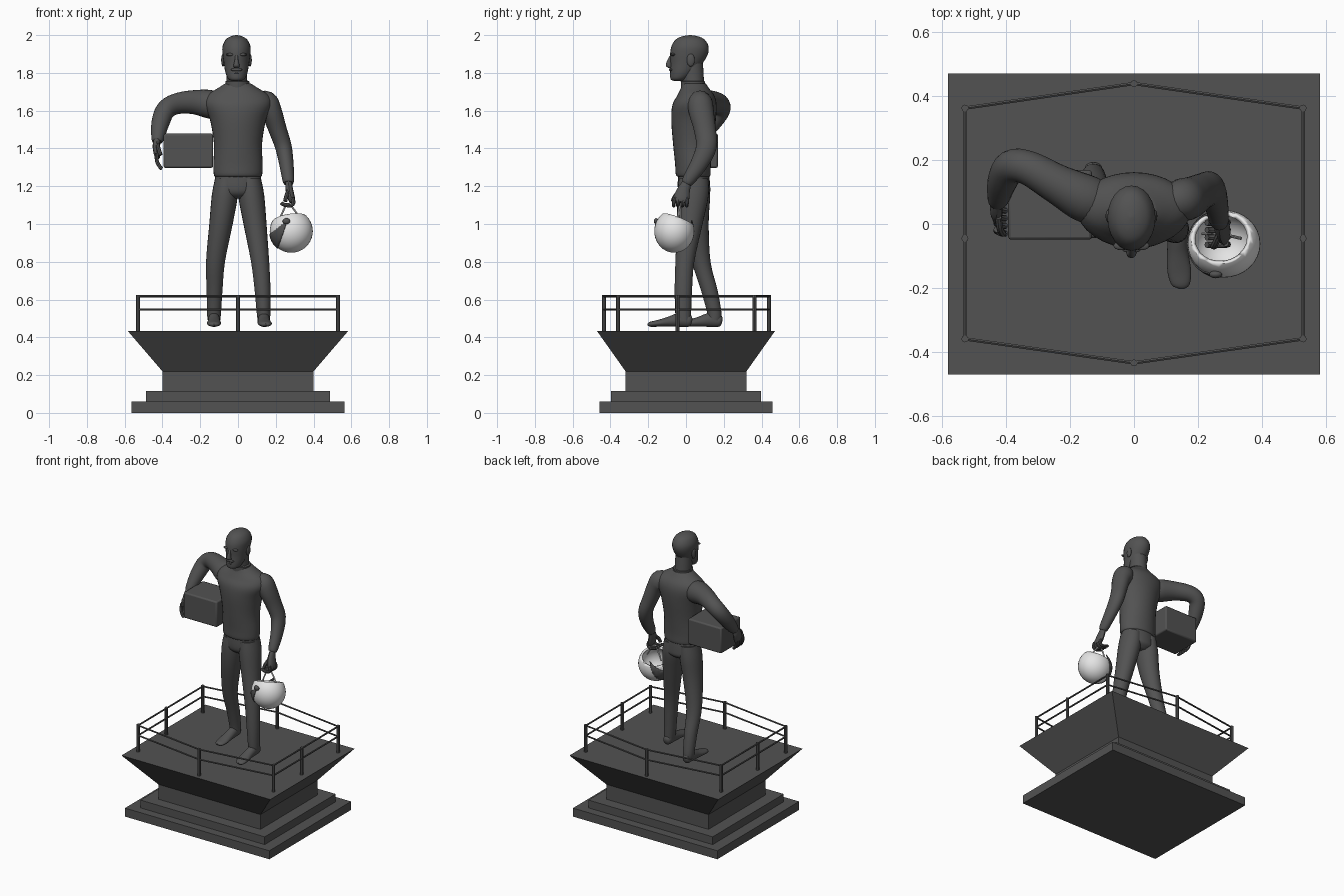
import bpy, bmesh, math
from mathutils import Vector, Matrix


def material(name, v):
    m = bpy.data.materials.new(name)
    m.diffuse_color = (v, v, v, 1)
    return m


DARK = material("dark_grey", 0.085)
LIGHT = material("off_white", 0.78)


def finish(name, bm, mat=DARK):
    bmesh.ops.recalc_face_normals(bm, faces=bm.faces)
    me = bpy.data.meshes.new(name)
    bm.to_mesh(me)
    bm.free()
    me.materials.append(mat)
    ob = bpy.data.objects.new(name, me)
    bpy.context.collection.objects.link(ob)
    return ob


def spline(pts, steps):
    """Catmull-Rom through tuples of any length."""
    out, n = [], len(pts)
    for i in range(n - 1):
        p = [pts[max(i - 1, 0)], pts[i], pts[i + 1], pts[min(i + 2, n - 1)]]
        for s in range(steps):
            t = s / steps
            out.append([0.5 * (2 * b + (c - a) * t + (2 * a - 5 * b + 4 * c - d) * t * t
                               + (3 * b - a - 3 * c + d) * t ** 3) for a, b, c, d in zip(*p)])
    return out + [list(pts[-1])]


def loft(name, secs, ref=None, sides=24, steps=4, mat=DARK):
    """Skin elliptical sections (x, y, z, a, b); rings stay level unless ref is given."""
    secs = spline(secs, steps)
    bm, rings = bmesh.new(), []
    for i, s in enumerate(secs):
        u, v = Vector((1, 0, 0)), Vector((0, 1, 0))
        if ref:
            t = (Vector(secs[min(i + 1, len(secs) - 1)][:3]) - Vector(secs[max(i - 1, 0)][:3])).normalized()
            r = Vector(ref)
            u = (r - t * r.dot(t)).normalized()
            v = t.cross(u)
        a, b = max(s[3], 0.001), max(s[4], 0.001)
        rings.append([bm.verts.new(Vector(s[:3]) + u * a * math.cos(k * math.tau / sides)
                                   + v * b * math.sin(k * math.tau / sides)) for k in range(sides)])
    for p, q in zip(rings, rings[1:]):
        for k in range(sides):
            j = (k + 1) % sides
            bm.faces.new((p[k], p[j], q[j], q[k]))
    bm.faces.new(rings[0])
    bm.faces.new(rings[-1])
    return finish(name, bm, mat)


def tube(name, pts, r, mat=DARK, ref=(0, 1, 0), sides=8):
    return loft(name, [(*p, r, r) for p in pts], ref, sides, 3, mat)


def rod(name, p, q, r, sides=8):
    p, q = Vector(p), Vector(q)
    d = q - p
    bm = bmesh.new()
    bmesh.ops.create_cone(bm, cap_ends=True, segments=sides, radius1=r, radius2=r, depth=d.length,
                          matrix=Matrix.Translation((p + q) / 2) @ d.to_track_quat('Z', 'Y').to_matrix().to_4x4())
    return finish(name, bm)


def slab(name, z0, z1, x0, y0, x1=None, y1=None):
    bm = bmesh.new()
    bmesh.ops.create_cube(bm, size=2)
    for v in bm.verts:
        top = v.co.z > 0
        v.co.x *= x1 if top and x1 else x0
        v.co.y *= y1 if top and y1 else y0
        v.co.z = z1 if top else z0
    return finish(name, bm)


def ellipsoid(name, c, r, cuts=(), mat=DARK):
    """Sphere scaled to r at c; each cut (point, normal) removes what lies along its normal."""
    bm = bmesh.new()
    bmesh.ops.create_uvsphere(bm, u_segments=32, v_segments=20, radius=1)
    bmesh.ops.scale(bm, vec=r, verts=bm.verts)
    for co, no in cuts:
        bmesh.ops.bisect_plane(bm, geom=bm.verts[:] + bm.edges[:] + bm.faces[:],
                               plane_co=co, plane_no=no, clear_outer=True)
    bmesh.ops.translate(bm, vec=c, verts=bm.verts)
    return finish(name, bm, mat)


# Pedestal
slab("lower_step", 0, 0.06, 0.565, 0.457)
slab("upper_step", 0.06, 0.115, 0.487, 0.397)
slab("pedestal_block", 0.115, 0.22, 0.40, 0.32)
slab("flared_deck", 0.22, 0.433, 0.40, 0.32, 0.583, 0.471)

# Railing
posts = [(-.53, .363), (0, .44), (.53, .363), (.53, -.045), (.53, -.36), (0, -.435), (-.53, -.36), (-.53, -.045)]
for i, (x, y) in enumerate(posts):
    rod("railing_post", (x, y, .43), (x, y, .625), .011)
    nx, ny = posts[(i + 1) % len(posts)]
    for z in (.547, .618):
        rod("railing_bar", (x, y, z), (nx, ny, z), .006, 6)

# Body
loft("jacket", [(0, .04, 1.25, .118, .082), (0, .038, 1.262, .128, .092), (0, .037, 1.32, .13, .095),
                (0, .037, 1.43, .128, .106), (0, .04, 1.55, .148, .118), (0, .045, 1.63, .178, .117),
                (0, .052, 1.68, .165, .098), (0, .047, 1.72, .105, .074), (0, .042, 1.745, .066, .062)], sides=32)
loft("collar", [(-.003, .038, 1.72, .064, .064), (-.003, .036, 1.755, .064, .064), (-.003, .036, 1.758, .056, .056)], steps=1)
loft("hips", [(0, .04, 1.29, .118, .08), (0, .042, 1.2, .124, .086), (0, .045, 1.16, .11, .08), (0, .045, 1.135, .05, .05)])
loft("rear_leg", [(-.062, .045, 1.24, .06, .078), (-.07, .045, 1.15, .069, .083), (-.09, .05, 1.0, .062, .07),
                  (-.119, .08, .8, .05, .05), (-.124, .123, .65, .042, .044), (-.127, .15, .53, .037, .038),
                  (-.127, .15, .49, .033, .036)])
loft("front_leg", [(.062, .04, 1.24, .06, .078), (.07, .037, 1.15, .069, .083), (.09, .02, 1.0, .061, .068),
                   (.117, -.006, .8, .048, .05), (.13, -.014, .65, .042, .046), (.135, -.015, .53, .036, .042),
                   (.137, -.012, .49, .033, .038)])
for name, x, y, turn in (("rear_foot", -.127, .192, 0), ("front_foot", .137, .032, .01)):
    loft(name, [(x, y, .485, .01, .01), (x, y - .012, .487, .026, .031), (x, y - .06, .493, .031, .038),
                (x, y - .12, .483, .033, .027), (x + turn / 2, y - .18, .474, .037, .018),
                (x + turn, y - .222, .469, .028, .013), (x + turn, y - .235, .467, .008, .005)], ref=(1, 0, 0))

# Raised arm around the box
loft("raised_arm", [(-.06, .06, 1.60, .05, .05), (-.14, .075, 1.632, .075, .075), (-.24, .125, 1.645, .062, .063),
                    (-.33, .175, 1.635, .054, .055), (-.385, .18, 1.60, .052, .052), (-.412, .135, 1.53, .047, .047),
                    (-.425, .08, 1.455, .034, .034), (-.428, .068, 1.435, .026, .026)], ref=(0, 1, 0))
loft("box_hand", [(-.428, .07, 1.45, .022, .018), (-.432, .05, 1.41, .035, .02), (-.428, .03, 1.365, .038, .016),
                  (-.425, .025, 1.35, .03, .012)], ref=(0, 1, 0), sides=12)
for k in range(4):
    y = .055 - .024 * k
    tube("box_finger", [(-.43, y, 1.375), (-.43, y - .006, 1.335), (-.415, y - .012, 1.305), (-.402, y - .013, 1.292)], .01)
tube("box_thumb", [(-.425, .02, 1.42), (-.42, -.015, 1.395), (-.41, -.03, 1.365)], .011)

# Hanging arm
loft("hanging_arm", [(.10, .07, 1.64, .05, .05), (.145, .075, 1.638, .066, .068), (.178, .082, 1.59, .066, .056),
                     (.21, .10, 1.50, .058, .048), (.24, .108, 1.41, .055, .044), (.256, .07, 1.32, .046, .038),
                     (.266, .015, 1.235, .034, .031), (.267, .003, 1.215, .026, .025)], ref=(0, 1, 0))
loft("carrying_hand", [(.267, .008, 1.225, .022, .017), (.272, -.012, 1.18, .034, .02), (.283, -.025, 1.135, .042, .019),
                       (.288, -.028, 1.115, .034, .014)], ref=(0, 1, 0), sides=12)
for k in range(4):
    y = .008 - .023 * k
    tube("carrying_finger", [(.287, y, 1.14), (.294, y - .003, 1.112), (.275, y - .004, 1.097), (.24, y - .004, 1.104),
                             (.228, y - .004, 1.112)], .010)
tube("carrying_thumb", [(.268, -.03, 1.18), (.255, -.06, 1.145), (.25, -.07, 1.12)], .011)

# Head
loft("neck", [(-.004, .04, 1.70, .058, .058), (-.006, .037, 1.76, .055, .058), (-.007, .03, 1.85, .055, .06)])
hx = -.008
loft("head", [(hx, -.042, 1.757, .015, .02), (hx, -.038, 1.766, .042, .043), (hx, -.018, 1.80, .058, .066),
              (hx, .003, 1.85, .067, .085), (hx, .016, 1.90, .074, .1), (hx, .021, 1.94, .074, .098),
              (hx, .022, 1.975, .058, .078), (hx, .022, 1.993, .032, .044), (hx, .022, 2.0, .003, .003)])
loft("nose", [(hx, -.077, 1.895, .007, .006), (hx, -.088, 1.865, .010, .012), (hx, -.091, 1.838, .016, .016),
              (hx, -.082, 1.825, .011, .008)], sides=12)
ellipsoid("moustache", (hx, -.077, 1.817), (.031, .014, .009))
ellipsoid("lower_lip", (hx, -.076, 1.797), (.018, .01, .006))
for s in (-1, 1):
    ellipsoid("eyebrow", (hx + s * .031, -.068, 1.897), (.025, .014, .008))
    ellipsoid("ear", (hx + s * .071, .025, 1.868), (.010, .021, .034))

# Box under the arm
box = slab("carried_box", 1.297, 1.478, .131, .109)
box.location = (-.263, .06, 0)
bev = box.modifiers.new("soft_edges", 'BEVEL')
bev.width, bev.segments = .009, 2

# Upturned helmet with visor and strap
centre = (.282, -.062, .962)
shell = ellipsoid("helmet_shell", centre, (.114, .106, .114),
                  [(Vector((-.15, .35, .92)) * .065, (-.15, .35, .92))], LIGHT)
wall = shell.modifiers.new("wall", 'SOLIDIFY')
wall.thickness, wall.offset = .014, -1
visor = ellipsoid("helmet_visor", centre, (.118, .110, .118),
                  [((-.04, 0, 0), (1, 0, -.35)), ((-.005, 0, .07), (-.79, 0, 1))])
wall = visor.modifiers.new("wall", 'SOLIDIFY')
wall.thickness, wall.offset = .006, -1
ellipsoid("visor_pivot", (.256, -.158, 1.015), (.02, .012, .016))
tube("helmet_strap", [(.215, -.03, 1.01), (.235, -.03, 1.06), (.262, -.03, 1.108), (.29, -.035, 1.085),
                      (.335, -.045, 1.02)], .005, LIGHT)

# Smooth shading with crisp edges
bpy.ops.object.select_all(action='DESELECT')
for ob in bpy.context.collection.objects:
    ob.select_set(True)
bpy.context.view_layer.objects.active = box
bpy.ops.object.shade_smooth_by_angle(angle=math.radians(40))
